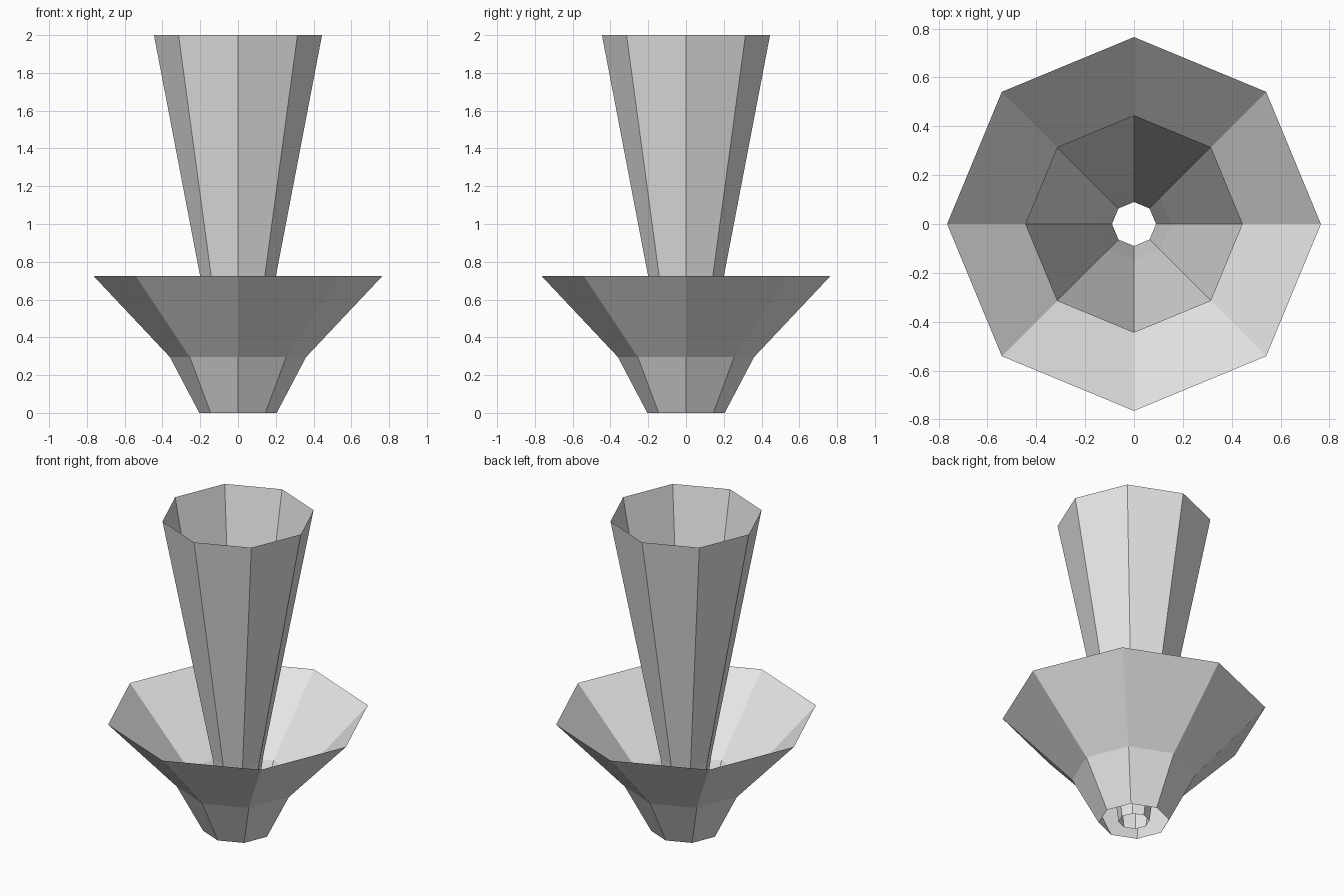
import bpy, bmesh, math

if "Cube" in bpy.data.objects:
    bpy.data.objects.remove(bpy.data.objects["Cube"])

SIDES = 8

grey = bpy.data.materials.new("light grey")
grey.diffuse_color = (0.8, 0.8, 0.8, 1)
grey.use_nodes = True
grey.node_tree.nodes["Principled BSDF"].inputs["Base Color"].default_value = grey.diffuse_color


def open_shell(name, profile, outward=1):
    """Spin a (radius, height) profile into an open eight-sided shell."""
    bm = bmesh.new()
    rings = [[bm.verts.new((r * math.cos(math.tau * i / SIDES),
                            r * math.sin(math.tau * i / SIDES), z))
              for i in range(SIDES)] for r, z in profile]
    for low, high in zip(rings, rings[1:]):
        for i in range(SIDES):
            j = (i + 1) % SIDES
            bm.faces.new((low[i], low[j], high[j], high[i]))
    mesh = bpy.data.meshes.new(name)
    bm.to_mesh(mesh)
    bm.free()
    mesh.materials.append(grey)
    obj = bpy.data.objects.new(name, mesh)
    bpy.context.collection.objects.link(obj)
    return obj


# Tall flared tube in the middle, open at both ends
open_shell("inner_tube", [(0.09, 0.0), (0.15, 0.46), (0.445, 2.0)])

# Wide bowl around its foot, open at the bottom
open_shell("outer_bowl", [(0.205, 0.0), (0.36, 0.295), (0.765, 0.725)])
